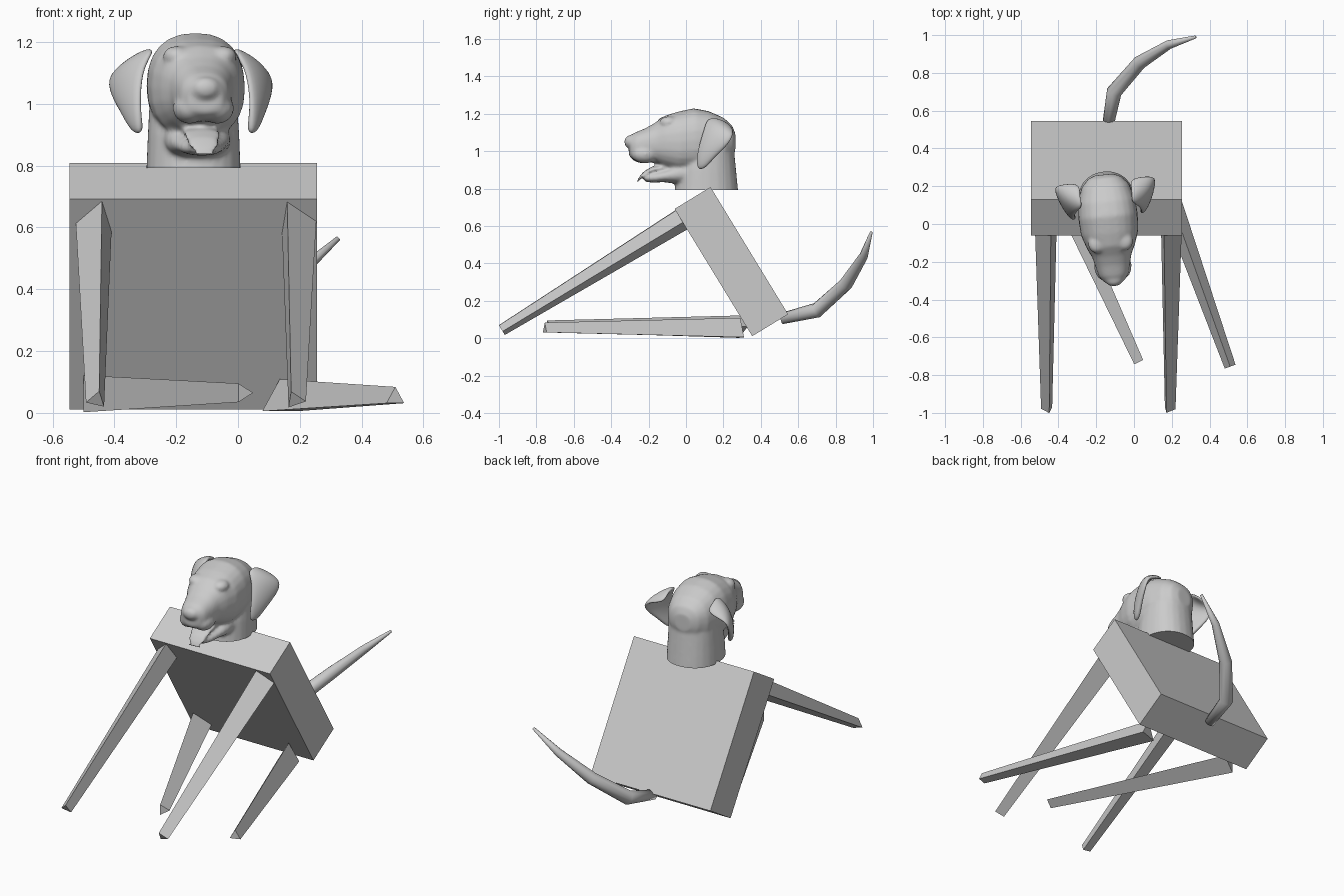
import bpy, bmesh, math
from mathutils import Vector, Matrix

if "Cube" in bpy.data.objects:
    bpy.data.objects.remove(bpy.data.objects["Cube"])

grey = bpy.data.materials.new("light grey")
grey.diffuse_color = (0.6, 0.6, 0.6, 1)
grey.use_nodes = True
grey.node_tree.nodes["Principled BSDF"].inputs["Base Color"].default_value = grey.diffuse_color


def finish(name, bm, smooth=False):
    bmesh.ops.recalc_face_normals(bm, faces=bm.faces[:])
    me = bpy.data.meshes.new(name)
    bm.to_mesh(me)
    bm.free()
    for p in me.polygons:
        p.use_smooth = smooth
    me.materials.append(grey)
    ob = bpy.data.objects.new(name, me)
    bpy.context.scene.collection.objects.link(ob)
    return ob


def loft(bm, rings):
    """Join closed rings of points into a capped tube."""
    rows = [[bm.verts.new(p) for p in ring] for ring in rings]
    n = len(rows[0])
    for a, b in zip(rows, rows[1:]):
        for i in range(n):
            j = (i + 1) % n
            bm.faces.new((a[i], a[j], b[j], b[i]))
    bm.faces.new(rows[0])
    bm.faces.new(rows[-1])


def ring(c, u, v, n, phase=0.0, power=1.0):
    pts = []
    for i in range(n):
        a = math.radians(phase) + math.tau * i / n
        ca, sa = math.cos(a), math.sin(a)
        pts.append(Vector(c) + Vector(u) * math.copysign(abs(ca) ** power, ca)
                   + Vector(v) * math.copysign(abs(sa) ** power, sa))
    return pts


# Leaning body block: T runs down its front face, N points out of that face
X = Vector((1, 0, 0))
T = Vector((0, 0.521, -0.8535))
N = Vector((0, -0.8535, -0.521))
bm = bmesh.new()
frame = Matrix((X, T, N)).transposed().to_4x4()
bmesh.ops.create_cube(bm, size=1, matrix=Matrix.Translation((-0.145, 0.2425, 0.41))
                      @ frame @ Matrix.Diagonal((0.8, 0.797, 0.225, 1)))
finish("body", bm)


# Three-sided tapered legs
def leg(name, start, end, u, v, phase):
    bm = bmesh.new()
    loft(bm, [ring(start, u * 0.069, v * 0.069, 3, phase),
              ring(end, u * 0.035, v * 0.035, 3, phase)])
    finish(name, bm)


for side, x, phase in (("left", -0.458, 45), ("right", 0.185, 8)):
    top = Vector((x, -0.022, 0.628))
    leg("front_leg_" + side, top, top + N * 1.126, X, T, phase)
Z = Vector((0, 0, 1))
leg("hind_leg_left", (-0.468, 0.30, 0.062), (0.017, -0.735, 0.065),
    Vector((0.905, 0.425, 0)), Z, 0)
leg("hind_leg_right", (0.135, 0.29, 0.040), (0.509, -0.755, 0.049),
    Vector((0.942, 0.337, 0)), Z, 90)

# Curved tail
path = [(-0.14, 0.51, 0.105, 0.030), (-0.105, 0.70, 0.15, 0.041), (0.03, 0.855, 0.29, 0.037),
        (0.185, 0.95, 0.44, 0.024), (0.325, 0.99, 0.565, 0.008)]
pts = [Vector(p[:3]) for p in path]
rings = []
for i, p in enumerate(pts):
    d = (pts[min(i + 1, 4)] - pts[max(i - 1, 0)]).normalized()
    u = d.cross(Z).normalized()
    rings.append(ring(p, u * path[i][3], d.cross(u) * path[i][3], 8))
bm = bmesh.new()
loft(bm, rings)
finish("tail", bm, True)

# Head is built symmetric around x = 0, then turned slightly
place = (Matrix.Translation((-0.143, 0.1, 0)) @ Matrix.Rotation(math.radians(5.5), 4, 'Z')
         @ Matrix.Translation((0, -0.1, 0)))


def along_y(bm, stations, power=0.85):
    """Stations: y, top z, bottom z, half width."""
    loft(bm, [ring((0, y, (t + b) / 2), (w, 0, 0), (0, 0, (t - b) / 2), 24, 0, power)
              for y, t, b, w in stations])


def ball(bm, c, r):
    bmesh.ops.create_uvsphere(bm, u_segments=16, v_segments=10, radius=1,
                              matrix=Matrix.Translation(c) @ Matrix.Diagonal((*r, 1)))


bm = bmesh.new()
# skull and upper muzzle
along_y(bm, [(0.262, 1.10, 1.00, 0.05), (0.245, 1.14, 0.97, 0.09), (0.20, 1.18, 0.92, 0.128),
             (0.12, 1.215, 0.90, 0.152), (0.04, 1.23, 0.89, 0.158), (-0.05, 1.21, 0.89, 0.152),
             (-0.12, 1.187, 0.915, 0.128), (-0.17, 1.15, 0.94, 0.104), (-0.22, 1.122, 0.943, 0.092),
             (-0.275, 1.10, 0.95, 0.078), (-0.305, 1.08, 0.97, 0.055)])
# lower jaw
along_y(bm, [(0.08, 0.96, 0.82, 0.12), (-0.05, 0.935, 0.825, 0.105), (-0.12, 0.90, 0.835, 0.085),
             (-0.18, 0.885, 0.832, 0.066), (-0.225, 0.872, 0.838, 0.045)])
# neck
loft(bm, [ring((0, (f + b) / 2, z), (w, 0, 0), (0, (b - f) / 2, 0), 24, 0, 0.9)
          for z, f, b, w in [(0.72, -0.07, 0.285, 0.155), (0.80, -0.06, 0.278, 0.152),
                             (0.90, -0.05, 0.268, 0.148), (1.0, -0.02, 0.258, 0.142),
                             (1.1, 0.02, 0.24, 0.12)]])
# tongue
loft(bm, [ring((0, y, z), (w, 0, 0), (0, 0.4 * t, t), 16)
          for y, z, w, t in [(-0.08, 0.92, 0.06, 0.016), (-0.19, 0.902, 0.06, 0.016),
                             (-0.235, 0.873, 0.054, 0.018), (-0.262, 0.84, 0.042, 0.018),
                             (-0.274, 0.815, 0.022, 0.012)]])
# nose, lips, brows
ball(bm, (0, -0.295, 1.05), (0.05, 0.038, 0.038))
for s in (-1, 1):
    ball(bm, (s * 0.045, -0.225, 0.985), (0.055, 0.075, 0.05))
    ball(bm, (s * 0.075, -0.10, 1.155), (0.045, 0.05, 0.032))
raw = finish("head_raw", bm)
m = raw.modifiers.new("fuse", 'REMESH')
m.mode = 'VOXEL'
m.voxel_size = 0.009
m = raw.modifiers.new("soften", 'SMOOTH')
m.factor = 0.5
m.iterations = 8
dep = bpy.context.evaluated_depsgraph_get()
fused = bpy.data.meshes.new_from_object(raw.evaluated_get(dep))
bm = bmesh.new()
bm.from_mesh(fused)
bpy.data.objects.remove(raw)
# flat cut under the neck
cut = bmesh.ops.bisect_plane(bm, geom=bm.verts[:] + bm.edges[:] + bm.faces[:],
                             plane_co=(0, 0, 0.792), plane_no=(0, 0, -1), clear_outer=True)
bmesh.ops.holes_fill(bm, edges=[e for e in bm.edges if e.is_boundary])
bm.transform(place)
head = finish("head", bm, True)
for p in head.data.polygons:
    if len(p.vertices) > 4:
        p.use_smooth = False

# Hanging ears: rows from the root down, each front, middle, rear
flap = [[(0.125, 0.10, 1.18), (0.14, 0.17, 1.175), (0.12, 0.235, 1.125)],
        [(0.165, 0.08, 1.12), (0.22, 0.15, 1.145), (0.26, 0.235, 1.105)],
        [(0.178, 0.05, 1.03), (0.232, 0.12, 1.045), (0.268, 0.215, 1.045)],
        [(0.178, 0.038, 0.96), (0.212, 0.085, 0.965), (0.228, 0.14, 0.975)],
        [(0.172, 0.045, 0.905), (0.188, 0.065, 0.90), (0.195, 0.09, 0.915)]]
for side, s in (("left", -1), ("right", 1)):
    bm = bmesh.new()
    g = [[bm.verts.new(place @ Vector((s * x, y, z))) for x, y, z in row] for row in flap]
    for a, b in zip(g, g[1:]):
        for i in (0, 1):
            bm.faces.new((a[i], a[i + 1], b[i + 1], b[i]))
    ear = finish("ear_" + side, bm, True)
    m = ear.modifiers.new("thickness", 'SOLIDIFY')
    m.thickness = 0.03
    m.offset = 0
    m = ear.modifiers.new("round", 'SUBSURF')
    m.levels = m.render_levels = 2
    # eyes
    bm = bmesh.new()
    ball(bm, (s * 0.082, -0.128, 1.125), (0.018, 0.016, 0.011))
    bm.transform(place)
    finish("eye_" + side, bm, True)
